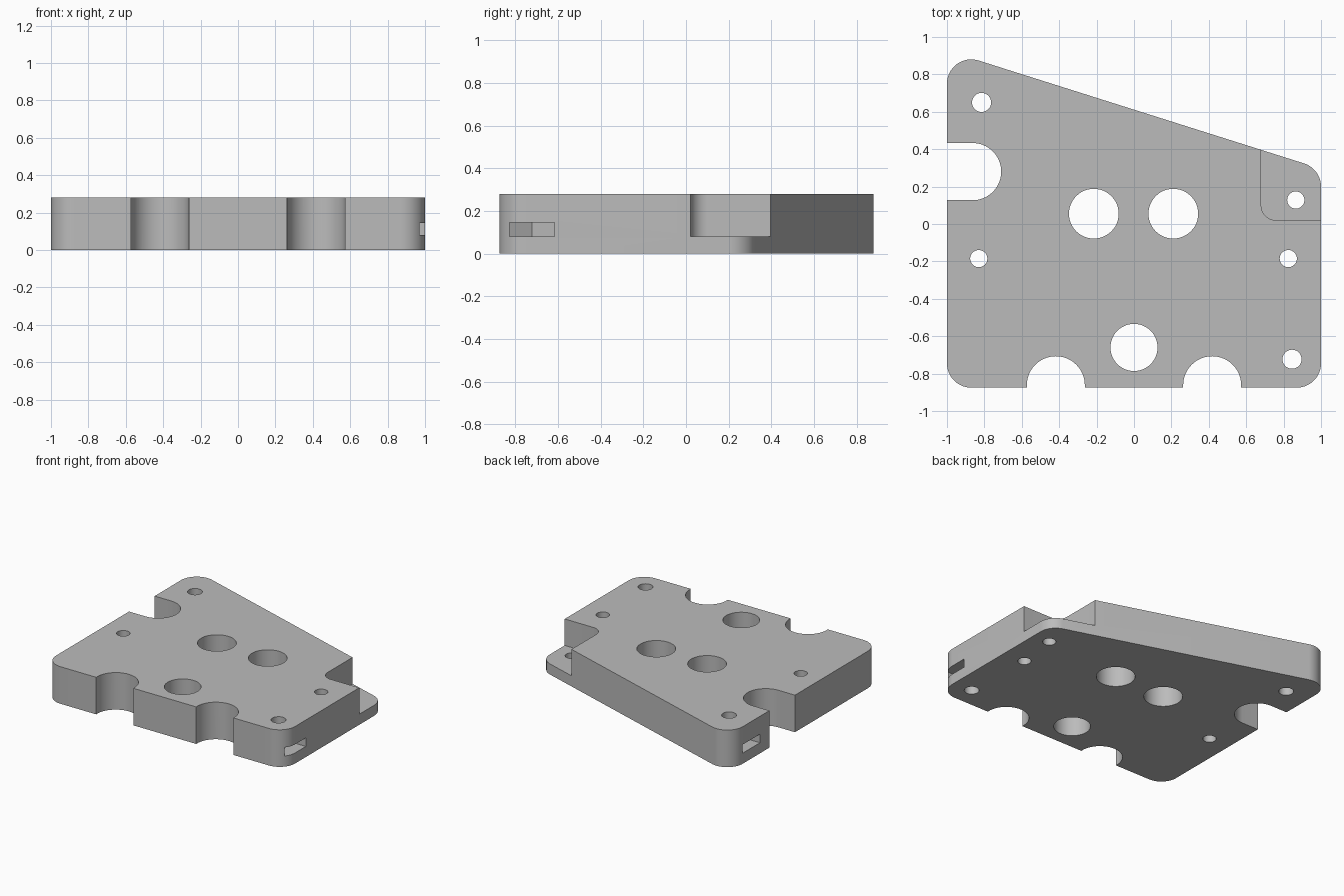
import bpy
import bmesh
import math

if "Cube" in bpy.data.objects:
    bpy.data.objects.remove(bpy.data.objects["Cube"], do_unlink=True)

HEIGHT = 0.28
LEDGE = 0.08
CORNER = 0.13

grey = bpy.data.materials.new("plain grey")
grey.use_nodes = True
grey.diffuse_color = (0.5, 0.5, 0.5, 1)
grey.node_tree.nodes["Principled BSDF"].inputs["Base Color"].default_value = (0.5, 0.5, 0.5, 1)


def arc(cx, cy, r, start, end, steps):
    """Points on an arc, angles in degrees."""
    angles = [math.radians(start + (end - start) * i / steps) for i in range(steps + 1)]
    return [(cx + r * math.cos(a), cy + r * math.sin(a)) for a in angles]


def circle(cx, cy, r, sides=48):
    return arc(cx, cy, r, 0, 360, sides)[:-1]


def prism(name, outline, low, high):
    """Extrude a closed counter-clockwise outline between two heights."""
    bm = bmesh.new()
    face = bm.faces.new([bm.verts.new((x, y, low)) for x, y in outline])
    top = bmesh.ops.extrude_face_region(bm, geom=[face])["geom"]
    verts = [v for v in top if isinstance(v, bmesh.types.BMVert)]
    bmesh.ops.translate(bm, verts=verts, vec=(0, 0, high - low))
    bmesh.ops.recalc_face_normals(bm, faces=bm.faces)
    mesh = bpy.data.meshes.new(name)
    bm.to_mesh(mesh)
    bm.free()
    mesh.materials.append(grey)
    obj = bpy.data.objects.new(name, mesh)
    bpy.context.collection.objects.link(obj)
    return obj


# Plate with rounded corners and a sloping back edge
slope = 72.4
plate = prism("mounting_plate",
              arc(0.87, -0.745, CORNER, -90, 0, 16)
              + arc(0.87, 0.2, CORNER, 0, slope, 14)
              + arc(-0.87, 0.75, CORNER, slope, 180, 20)
              + arc(-0.87, -0.745, CORNER, 180, 270, 16), 0, HEIGHT)
bpy.context.view_layer.objects.active = plate
plate.select_set(True)


def cut(outline, low=-0.1, high=HEIGHT + 0.1):
    """Subtract a prism from the plate."""
    cutter = prism("cutter", outline, low, high)
    cutter.hide_render = True
    mod = plate.modifiers.new("cut", "BOOLEAN")
    mod.operation = "DIFFERENCE"
    mod.solver = "EXACT"
    mod.object = cutter
    bpy.ops.object.modifier_apply(modifier=mod.name)
    bpy.data.objects.remove(cutter, do_unlink=True)


# Large bores
for x, y, r in ((-0.215, 0.055, 0.133), (0.21, 0.055, 0.133), (0, -0.66, 0.126)):
    cut(circle(x, y, r))

# Round-ended notches in the front edge
for x in (-0.418, 0.418):
    cut(arc(x, -0.862, 0.155, 0, 180, 32) + [(x - 0.155, -1.1), (x + 0.155, -1.1)])

# Round-ended notch in the right-hand edge
cut(arc(-0.863, 0.28, 0.153, -90, 90, 32) + [(-1.2, 0.433), (-1.2, 0.127)])

# Lowered ledge at the back corner, with a rounded inner corner
cut(arc(0.76, 0.1, 0.08, 180, 270, 12) + [(1.2, 0.02), (1.2, 1.0), (0.68, 1.0)],
    LEDGE, HEIGHT + 0.1)

# Screw holes
for x, y, r in ((-0.815, 0.65, 0.051), (0.845, -0.723, 0.051),
                (-0.83, -0.185, 0.046), (0.825, -0.185, 0.046), (0.865, 0.128, 0.046)):
    cut(circle(x, y, r, 32))

# Side slots ending in half a hexagon around their screw holes
for x, y, side in ((0.845, -0.723, 1), (-0.815, 0.65, -1)):
    half = 0.105
    radius = half / math.cos(math.radians(30))
    start = 120 if side > 0 else -60
    tip = arc(x, y, radius, start, start + 120, 2)
    cut(tip + [(side * 1.2, y - side * half), (side * 1.2, y + side * half)], LEDGE, 0.145)

bpy.ops.object.shade_smooth_by_angle(angle=math.radians(30))
